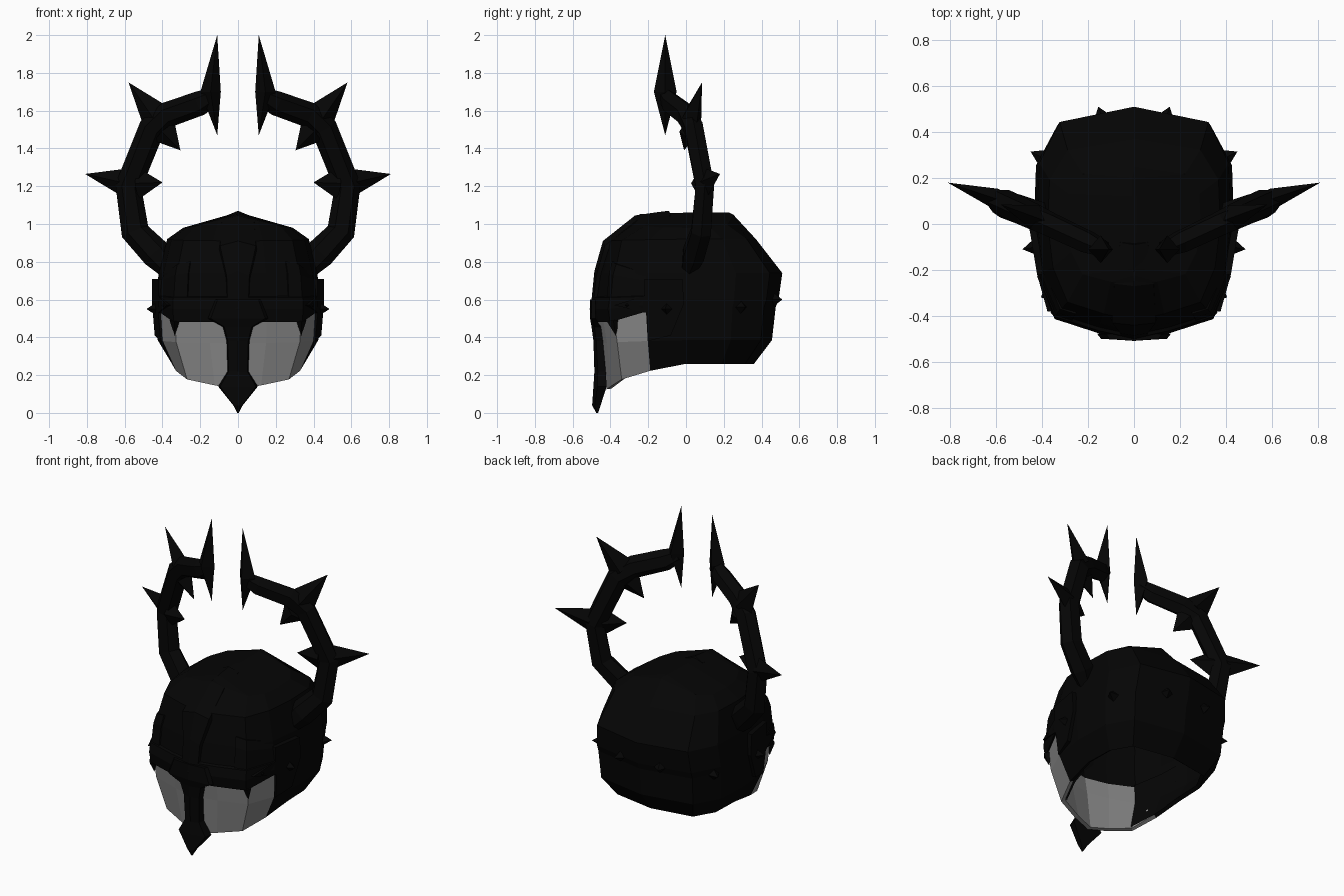
import bpy, bmesh, math
from mathutils import Vector

cube = bpy.data.objects.get("Cube")
if cube:
    bpy.data.objects.remove(cube, do_unlink=True)


def material(name, value):
    m = bpy.data.materials.new(name)
    m.use_nodes = True
    col = (value, value, value, 1)
    m.diffuse_color = col
    bsdf = m.node_tree.nodes["Principled BSDF"]
    bsdf.inputs["Base Color"].default_value = col
    bsdf.inputs["Roughness"].default_value = 0.8
    return m


DARK = material("black iron", 0.0015)
GREY = material("grey face", 0.25)


def finish(name, bm, mats=(DARK,)):
    bmesh.ops.recalc_face_normals(bm, faces=bm.faces)
    mesh = bpy.data.meshes.new(name)
    bm.to_mesh(mesh)
    bm.free()
    for m in mats:
        mesh.materials.append(m)
    ob = bpy.data.objects.new(name, mesh)
    bpy.context.collection.objects.link(ob)
    return ob


# Half plan outline of the helmet, front to back, as fractions of its size
HALF = [(0, -1), (.35, -.93), (.77, -.81), (.94, -.45),
        (1, 0), (.98, .52), (.77, .87), (0, 1)]
LOOP = HALF + [(-x, y) for x, y in HALF[-2:0:-1]]
N = len(LOOP)


def ring(bm, z_front, z_back, drop, front, back, width, loop=LOOP):
    out = []
    for fx, fy in loop:
        y = fy * (front if fy < 0 else back)
        t = math.sqrt(min(1, max(0, (y + .4) / .4)))
        z = z_front + (z_back - z_front) * t - drop * abs(fx)
        out.append(bm.verts.new((fx * width, y, z)))
    return out


def strip(bm, a, b, closed):
    n = len(a)
    return [bm.faces.new((a[i], a[(i + 1) % n], b[(i + 1) % n], b[i]))
            for i in range(n if closed else n - 1)]


def loft(name, bm, sections):
    """Closed sections joined in order, with both ends filled."""
    for a, b in zip(sections, sections[1:]):
        strip(bm, a, b, True)
    bm.faces.new(sections[0])
    bm.faces.new(sections[-1])
    return finish(name, bm)


# Helmet shell with an open underside; the lower front is the grey face
bm = bmesh.new()
rows = [ring(bm, *r) for r in (
    (.125, .26, 0, .42, .36, .35),
    (.37, .385, 0, .45, .455, .425),
    (.48, .56, 0, .47, .475, .435),
    (.60, .60, 0, .485, .49, .435),
    (.74, .74, 0, .465, .51, .42),
    (.91, .92, 0, .42, .37, .375),
    (1.03, 1.05, .07, .27, .25, .29),
    (1.04, 1.06, 0, .24, .23, .01))]
for k in range(len(rows) - 1):
    for i, f in enumerate(strip(bm, rows[k], rows[k + 1], True)):
        f.material_index = int(k < 2 and (i < 3 or i >= N - 3))
for i in range(1, N // 2 - 1):
    bm.faces.new((rows[-1][i], rows[-1][i + 1], rows[-1][N - i - 1], rows[-1][N - i]))
bm.faces.new((rows[-1][0], rows[-1][1], rows[-1][N - 1]))
bm.faces.new((rows[-1][N // 2 - 1], rows[-1][N // 2], rows[-1][N // 2 + 1]))
shell = finish("helmet_shell", bm, (DARK, GREY))
wall = shell.modifiers.new("wall", 'SOLIDIFY')
wall.thickness = .025
wall.offset = -1

# Brow band wrapped around the front
front_loop = LOOP[-3:] + LOOP[:4]
bm = bmesh.new()
band = [ring(bm, z, zb, 0, y, .5, w, front_loop) for z, zb, y, w in
        ((.485, .56, .465, .43), (.48, .56, .495, .442), (.55, .58, .51, .448),
         (.61, .62, .498, .445), (.62, .63, .475, .43))]
for a, b in zip(band, band[1:]):
    strip(bm, a, b, False)
finish("brow_band", bm)

# Nose guard with its pointed beak: y, z, half width, depth
bm = bmesh.new()
sections = []
for y, z, w, d in ((-.508, .60, .12, .03), (-.508, .50, .16, .03), (-.50, .455, .08, .05),
                   (-.49, .38, .06, .05), (-.485, .22, .055, .06), (-.49, .14, .105, .07),
                   (-.497, .04, .025, .045), (-.475, .0, .004, .01)):
    sections.append([bm.verts.new((fx * w, y + fy * d, z)) for fx, fy in
                     ((-1, 1), (-.9, .3), (0, 0), (.9, .3), (1, 1))])
loft("nose_guard", bm, sections)

# Raised crest over the forehead: y, z, half width
bm = bmesh.new()
sections = []
for y, z, w in ((-.50, .60, .055), (-.485, .75, .06), (-.44, .91, .095), (-.27, 1.045, .085),
                (-.17, 1.06, .07), (-.09, 1.07, .06), (-.07, 1.03, .05)):
    sections.append([bm.verts.new((fx * w, y + dy, z - dz)) for fx, dy, dz in
                     ((-1.1, .05, .06), (-1, .01, .025), (0, 0, 0), (1, .01, .025), (1.1, .05, .06))])
loft("crest", bm, sections)


def spike(name, base, tip, radius, back=None, flat=1):
    """Four-sided pyramid from base to tip, with an optional second point behind."""
    base, tip = Vector(base), Vector(tip)
    back = Vector(back) if back else base
    q = (tip - back).to_track_quat('Z', 'Y')
    bm = bmesh.new()
    vs = [bm.verts.new(base + q @ Vector((flat * radius * x, radius * y, 0)))
          for x, y in ((1, 0), (0, 1), (-1, 0), (0, -1))]
    for end in (tip, back):
        e = bm.verts.new(end)
        for i in range(4):
            bm.faces.new((vs[i], vs[(i + 1) % 4], e))
    return finish(name, bm)


def horn(name, path):
    """Six-sided tapering tube, thinner from front to back."""
    pts = [Vector(p[:3]) for p in path]
    bm = bmesh.new()
    secs = []
    for i, p in enumerate(pts):
        along = (pts[min(i + 1, len(pts) - 1)] - pts[max(i - 1, 0)]).normalized()
        u = along.cross(Vector((0, 1, 0))).normalized()
        v = along.cross(u)
        r = path[i][3]
        secs.append([bm.verts.new(p + u * r * math.cos(a) + v * r * .8 * math.sin(a))
                     for a in (math.pi * j / 3 for j in range(6))])
    return loft(name, bm, secs)


HORN = [(.36, .01, .75, .05), (.43, .04, .84, .08), (.545, .08, .96, .075), (.58, .10, 1.2, .07),
        (.455, .04, 1.51, .07), (.37, .0, 1.58, .068), (.2, -.08, 1.64, .065), (.13, -.11, 1.68, .045)]
# base, tip, radius, opposite point, flatness
THORNS = [((.145, -.11, 1.70), (.11, -.11, 2.0), .06, (.11, -.11, 1.47), .9),
          ((.43, .03, 1.56), (.58, .085, 1.75), .09, None, .6),
          ((.39, .015, 1.49), (.305, -.01, 1.39), .075, None, .7),
          ((.60, .11, 1.22), (.81, .18, 1.265), .075, None, .6),
          ((.53, .075, 1.215), (.40, .03, 1.22), .085, None, .6)]
# studs around the rim: base and tip
STUDS = [((.43, -.1, .55), (.485, -.11, .55)), ((.37, -.30, .57), (.405, -.32, .57)),
         ((.40, .29, .56), (.45, .315, .56)), ((.14, .465, .6), (.155, .51, .6))]
TEMPLE = [(-.38, .57), (-.22, .62), (-.22, .71), (-.02, .71), (-.01, .58), (-.08, .41),
          (-.2, .38), (-.21, .53)]

for s, side in ((1, "left"), (-1, "right")):
    def flip(p):
        return (s * p[0],) + tuple(p[1:]) if p else None

    # Thorned horns
    horn("horn_" + side, [flip(p) for p in HORN])
    for i, (b, t, r, k, flat) in enumerate(THORNS):
        spike(f"horn_thorn_{side}_{i}", flip(b), flip(t), r, flip(k), flat)
    for i, (b, t) in enumerate(STUDS):
        spike(f"rim_stud_{side}_{i}", flip(b), flip(t), .035)

    # Raised temple plate
    bm = bmesh.new()
    layers = []
    for inset in (0, .03):
        layers.append([bm.verts.new((s * (.455 + min(0, y + .1) * .28 - max(0, .55 - z) * .1 - inset), y, z))
                       for y, z in TEMPLE])
        bm.faces.new(layers[-1])
    strip(bm, *layers, True)
    finish("temple_plate_" + side, bm)

    # Raised plate over the eye, sweeping back to the temple
    bm = bmesh.new()
    outline = [(s * x, y) for x, y in ((.6, -.84), (.61, -.855), (.77, -.81), (.94, -.45))]
    plate = [ring(bm, z, zb, 0, y, .5, w, outline) for z, zb, y, w in
             ((.60, .60, .492, .442), (.74, .68, .477, .432), (.82, .70, .457, .417),
              (.83, .71, .43, .40))]
    for a, b in zip(plate, plate[1:]):
        strip(bm, a, b, False)
    finish("eyebrow_plate_" + side, bm)

    # Pointed brow corner between the eye and the cheek
    spike("brow_corner_" + side, (s * .335, -.385, .49), (s * .335, -.372, .41), .035, flat=.8)

    # Dark lining behind the cheek
    bm = bmesh.new()
    cheek = [(s * x, y) for x, y in ((.75, -.81), (.92, -.45), (.97, -.2))]
    lining = [ring(bm, z, zb, 0, y, .4, w, cheek) for z, zb, y, w in
              ((.126, .261, .395, .325), (.37, .385, .425, .395), (.48, .56, .44, .405))]
    for a, b in zip(lining, lining[1:]):
        strip(bm, a, b, False)
    finish("cheek_lining_" + side, bm)
